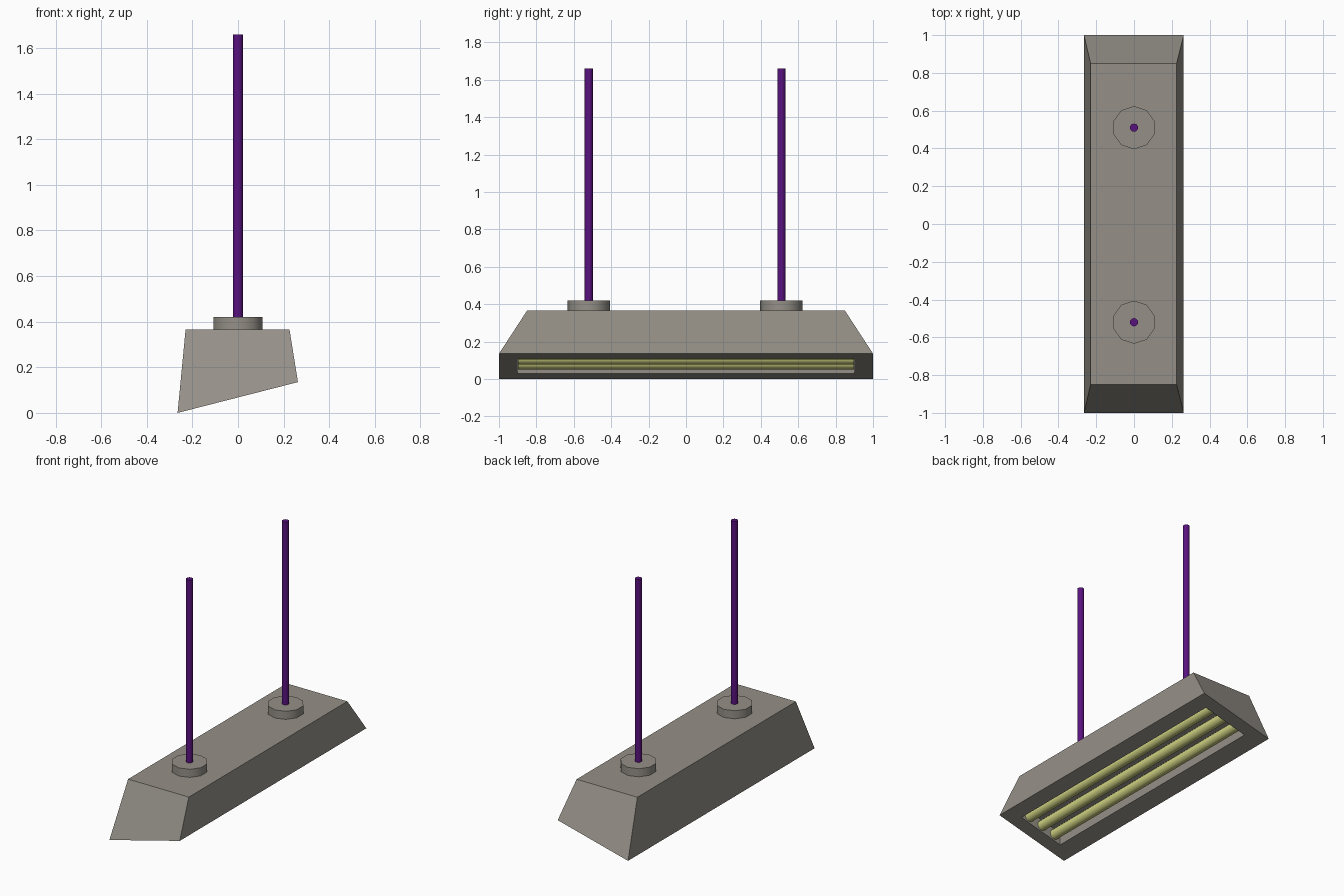
import bpy, bmesh
from math import radians, pi

if "Cube" in bpy.data.objects:
    bpy.data.objects.remove(bpy.data.objects["Cube"])


def material(name, color):
    m = bpy.data.materials.new(name)
    m.diffuse_color = (*color, 1)
    m.use_nodes = True
    m.node_tree.nodes["Principled BSDF"].inputs["Base Color"].default_value = m.diffuse_color
    return m


SHELL = material("warm_grey", (0.30, 0.28, 0.245))
ROD = material("purple", (0.10, 0.006, 0.21))
GLOW = material("pale_yellow", (0.62, 0.64, 0.22))


def slope(x):
    """Height of the slanted underside at x."""
    return 0.135 * (x + 0.265) / 0.528


def cylinder(name, radius, depth, loc, mat, sides, rot=(0, 0, 0)):
    bpy.ops.mesh.primitive_cylinder_add(
        vertices=sides, radius=radius, depth=depth, location=loc, rotation=rot)
    ob = bpy.context.object
    ob.name = name
    ob.data.materials.append(mat)
    bpy.ops.object.shade_smooth_by_angle(angle=radians(40))
    return ob


# Housing: tapered shell with slanted rim and a recess, as stacked loops
def loop(bm, x0, x1, y, z):
    corners = ((x0, -y), (x1, -y), (x1, y), (x0, y))
    return [bm.verts.new((x, cy, z(x))) for x, cy in corners]


bm = bmesh.new()
loops = [
    loop(bm, -0.23, 0.226, 0.85, lambda x: 0.365),                 # top
    loop(bm, -0.265, 0.263, 1.0, slope),                           # outer rim
    loop(bm, -0.15, 0.166, 0.9, slope),                            # opening
    loop(bm, -0.15, 0.166, 0.9, lambda x: slope(x) + 0.085),       # recess floor
]
bm.faces.new(loops[0])
bm.faces.new(loops[-1])
for a, b in zip(loops, loops[1:]):
    for i in range(4):
        j = (i + 1) % 4
        bm.faces.new((a[i], a[j], b[j], b[i]))
bmesh.ops.recalc_face_normals(bm, faces=bm.faces)
mesh = bpy.data.meshes.new("housing")
bm.to_mesh(mesh)
bm.free()
housing = bpy.data.objects.new("housing", mesh)
bpy.context.collection.objects.link(housing)
mesh.materials.append(SHELL)

# Light tubes inside the recess
for i, x in enumerate((-0.102, 0.0, 0.102)):
    cylinder(f"light_tube_{i + 1}", 0.034, 1.798, (x, 0, slope(x) + 0.044),
             GLOW, 12, (pi / 2, 0, 0))

# Mounting caps and hanging rods
for side, y in (("front", -0.52), ("back", 0.51)):
    cylinder(f"{side}_cap", 0.114, 0.06, (0, y, 0.39), SHELL, 10)
    cylinder(f"{side}_rod", 0.022, 1.25, (0, y, 1.035), ROD, 10)
